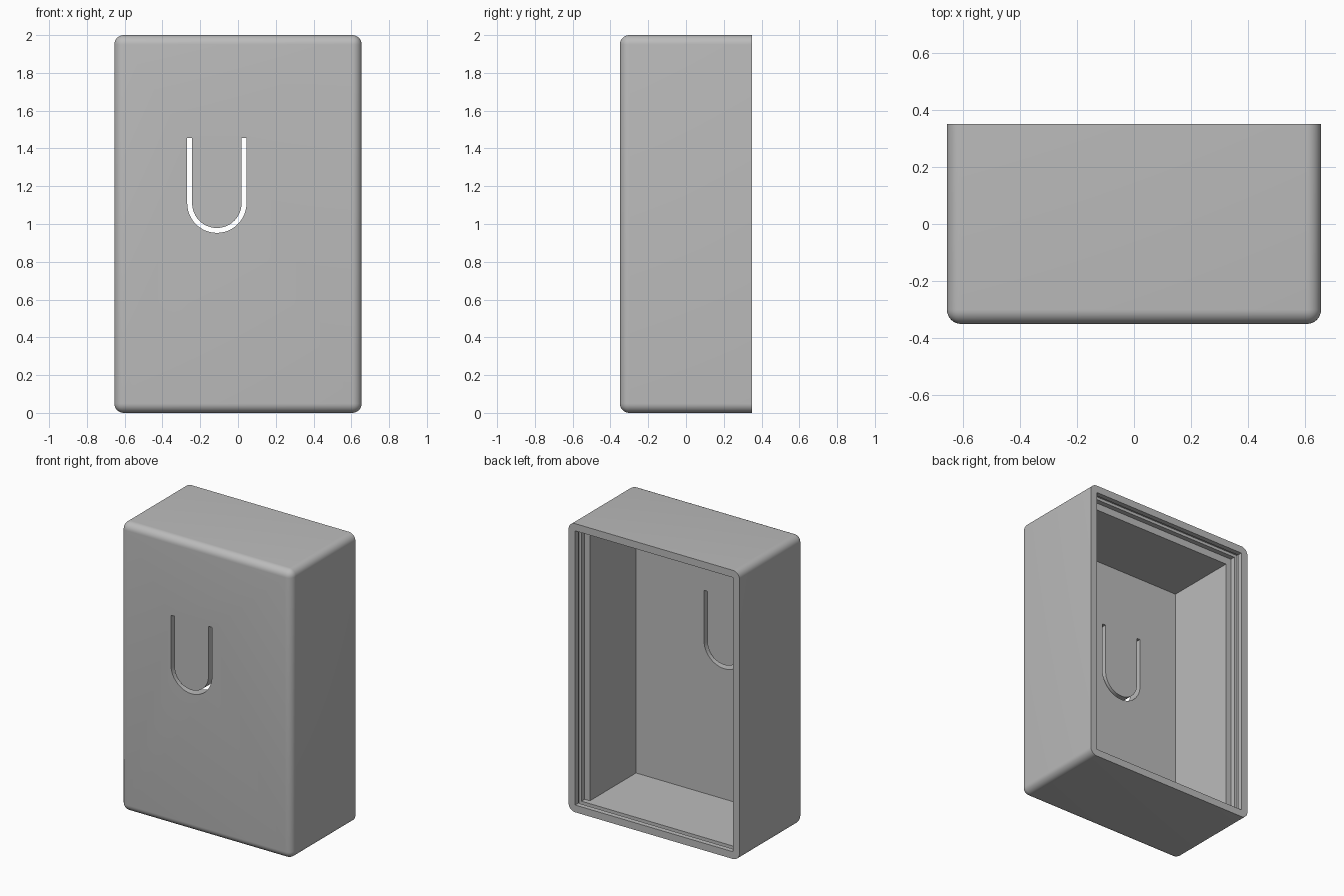
import bpy, bmesh, math
from mathutils import Vector

W, D, H = 0.655, 0.35, 2.0      # half width, half depth, height
RIM, WALL = 0.05, 0.09          # rim thickness, main wall thickness

if "Cube" in bpy.data.objects:
    bpy.data.objects.remove(bpy.data.objects["Cube"], do_unlink=True)

grey = bpy.data.materials.new("plain grey")
grey.use_nodes = True
colour = (0.5, 0.5, 0.5, 1)
grey.diffuse_color = colour
grey.node_tree.nodes["Principled BSDF"].inputs["Base Color"].default_value = colour


def make_object(name, bm):
    bmesh.ops.recalc_face_normals(bm, faces=bm.faces)
    mesh = bpy.data.meshes.new(name)
    bm.to_mesh(mesh)
    bm.free()
    mesh.materials.append(grey)
    obj = bpy.data.objects.new(name, mesh)
    bpy.context.collection.objects.link(obj)
    return obj


def box_mesh(low, high):
    bm = bmesh.new()
    bmesh.ops.create_cube(bm, size=1)
    low, high = Vector(low), Vector(high)
    for v in bm.verts:
        v.co = (low + high) / 2 + v.co * (high - low)
    return bm


def cut(body, cutter):
    mod = body.modifiers.new(cutter.name, "BOOLEAN")
    mod.operation = "DIFFERENCE"
    mod.solver = "EXACT"
    mod.object = cutter
    bpy.context.view_layer.objects.active = body
    bpy.ops.object.modifier_apply(modifier=mod.name)
    bpy.data.objects.remove(cutter, do_unlink=True)


# Outer shell: rounded everywhere except around the open back
bm = box_mesh((-W, -D, 0), (W, D, H))
rounded = [e for e in bm.edges if not all(v.co.y > 0 for v in e.verts)]
bmesh.ops.bevel(bm, geom=rounded, offset=0.05, segments=8, profile=0.5, affect="EDGES")
case = make_object("case_shell", bm)

# Main cavity, flush with the rim at the bottom
cut(case, make_object("cavity_cutter", box_mesh(
    (-W + WALL, -D + WALL, RIM), (W - WALL, D + 0.1, H - WALL - 0.01))))

# Wider recess that leaves a ledge for a lid
cut(case, make_object("lid_recess_cutter", box_mesh(
    (-W + RIM, 0.245, RIM), (W - RIM, D + 0.1, H - RIM))))

# Snap groove round the recess
g = RIM - 0.02
cut(case, make_object("snap_groove_cutter", box_mesh(
    (-W + g, 0.28, g), (W - g, 0.315, H - g))))

# U-shaped slot that frees a flexible tongue in the front wall
cx, cz, top, steps = -0.112, 1.11, 1.455, 24
bm = bmesh.new()


def u_path(r):
    arc = [(cx + r * math.cos(a), cz + r * math.sin(a))
           for a in (math.pi * (1 + i / steps) for i in range(steps + 1))]
    return [(cx - r, top)] + arc + [(cx + r, top)]


outer, inner = ([bm.verts.new((x, -D - 0.1, z)) for x, z in u_path(r)]
                for r in (0.157, 0.131))
for i in range(len(outer) - 1):
    bm.faces.new((outer[i], outer[i + 1], inner[i + 1], inner[i]))
grown = bmesh.ops.extrude_face_region(bm, geom=bm.faces[:])["geom"]
bmesh.ops.translate(bm, vec=(0, 0.3, 0),
                    verts=[v for v in grown if isinstance(v, bmesh.types.BMVert)])
cut(case, make_object("tongue_slot_cutter", bm))

# Smooth the rounded edges, keep the cut edges crisp
bpy.ops.object.select_all(action="DESELECT")
case.select_set(True)
bpy.context.view_layer.objects.active = case
bpy.ops.object.shade_smooth_by_angle(angle=math.radians(30))
